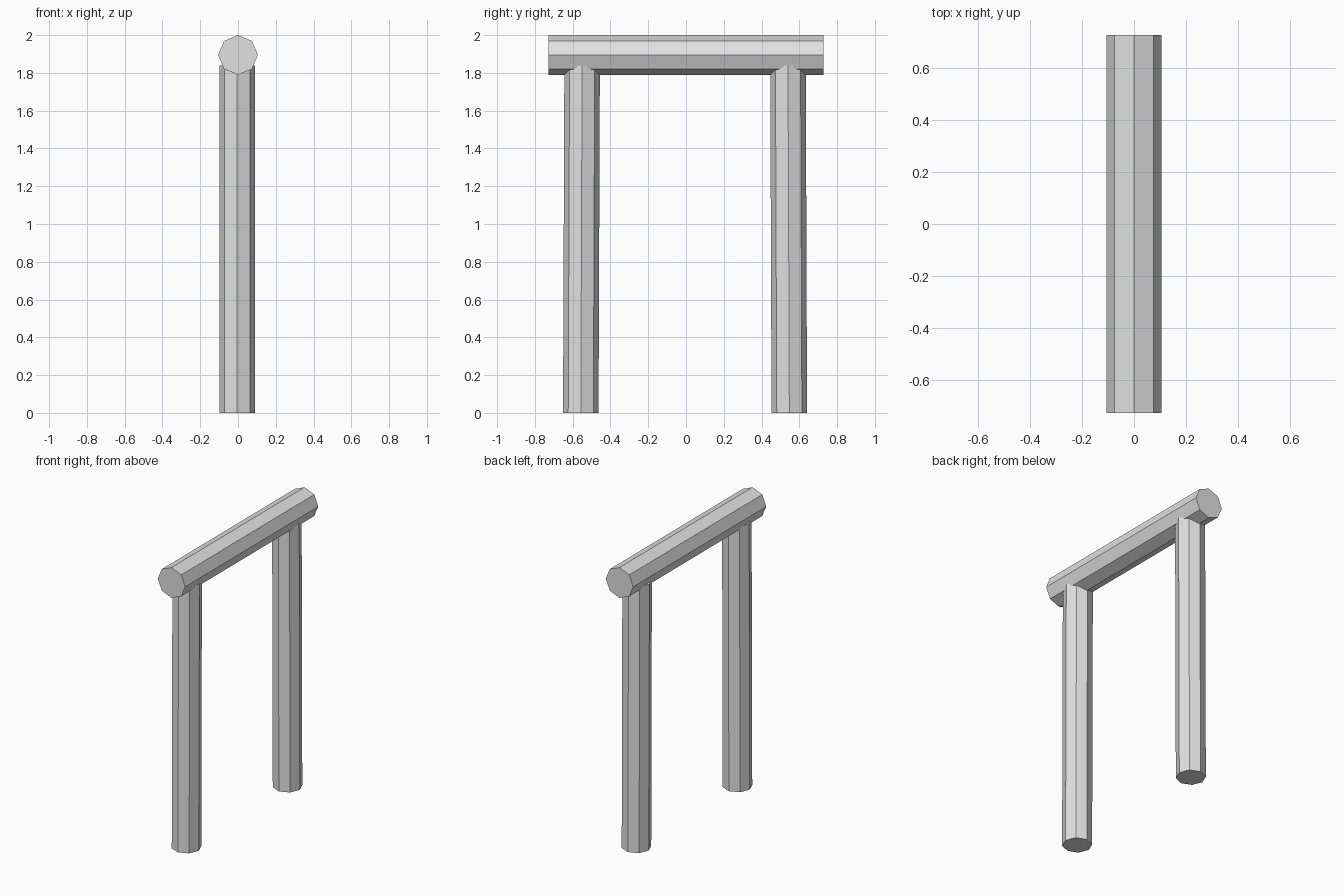
import bpy
from mathutils import Vector

cube = bpy.data.objects.get("Cube")
if cube:
    bpy.data.objects.remove(cube, do_unlink=True)

# Single pale grey material
grey = bpy.data.materials.new("pale_grey")
grey.use_nodes = True
colour = (0.75, 0.75, 0.75, 1)
grey.diffuse_color = colour
grey.node_tree.nodes["Principled BSDF"].inputs["Base Color"].default_value = colour


def octagonal_log(name, start, end, radius):
    """Flat-shaded eight-sided log running from start to end."""
    start, end = Vector(start), Vector(end)
    axis = end - start
    bpy.ops.mesh.primitive_cylinder_add(
        vertices=8, radius=radius, depth=axis.length, location=(start + end) / 2)
    log = bpy.context.object
    log.name = log.data.name = name
    # Tilt about x only, so the corners stay aligned with the axes
    tilt = Vector((0, 0, 1)).rotation_difference(axis)
    log.rotation_euler = tilt.to_euler()
    log.data.materials.append(grey)
    return log


# Horizontal beam
octagonal_log("top_beam", (0, 0.727, 1.895), (0, -0.727, 1.895), 0.105)

# Posts, leaning very slightly inwards
octagonal_log("front_post", (-0.004, -0.557, 0), (-0.004, -0.55, 1.84), 0.094)
octagonal_log("back_post", (-0.004, 0.547, 0), (-0.004, 0.54, 1.84), 0.094)
